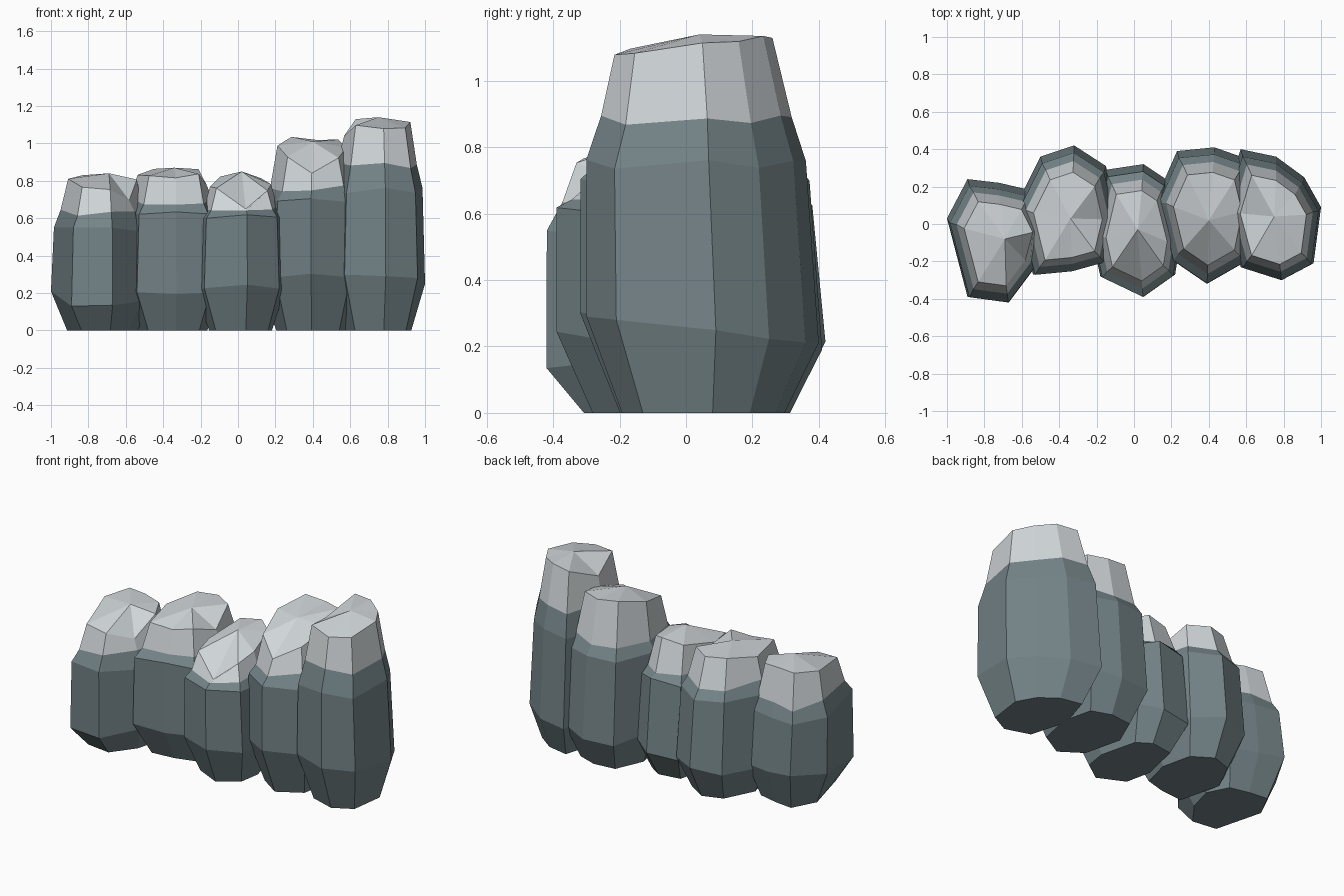
import bpy
import bmesh
import random
from mathutils import Vector

random.seed(4)
if "Cube" in bpy.data.objects:
    bpy.data.objects.remove(bpy.data.objects["Cube"], do_unlink=True)


def make_material(name, colour):
    mat = bpy.data.materials.new(name)
    mat.use_nodes = True
    mat.diffuse_color = colour
    mat.node_tree.nodes["Principled BSDF"].inputs["Base Color"].default_value = colour
    return mat


rock_mat = make_material("slate_rock", (0.175, 0.23, 0.245, 1))
snow_mat = make_material("pale_cap", (0.63, 0.67, 0.69, 1))


def make_boulder(name, outline, peak, belly, shoulder, cap_line, rim,
                 belly_tilt, rim_tilt, dent):
    """Loft a faceted boulder from its widest outline, with a fanned pale cap."""
    points = [Vector((x, y)) / 100 for x, y in outline]
    centre = sum(points, Vector((0, 0))) / len(points)
    # Each ring: height, scale of the outline, forward lean, slope, height jitter
    rings = [(0, 0.7, 0, 0, 0),
             (belly, 1.0, 0, belly_tilt, 0.015),
             (shoulder, 0.945, 0.02, 0, 0.015),
             (cap_line, 0.82, 0.02, 0, 0.02),
             (rim, 0.68, 0.03, rim_tilt, 0.015)]
    bm = bmesh.new()
    loops = []
    for level, (z, scale, lean, tilt, jitter) in enumerate(rings):
        loop = []
        for i, p in enumerate(points):
            q = centre + (p - centre) * scale
            h = z + tilt * (q.y - centre.y) + random.uniform(-jitter, jitter)
            if level == len(rings) - 1 and i == dent:
                h -= 0.07
            loop.append(bm.verts.new((q.x, q.y - lean, h)))
        loops.append(loop)

    # Sides, pale above the cap line
    count = len(points)
    for level in range(len(loops) - 1):
        low, high = loops[level], loops[level + 1]
        for i in range(count):
            j = (i + 1) % count
            face = bm.faces.new((low[i], low[j], high[j], high[i]))
            face.material_index = int(level == len(loops) - 2)

    # Flat base and fanned top
    bm.faces.new(loops[0])
    tip = bm.verts.new([c / 100 for c in peak])
    top = loops[-1]
    for i in range(count):
        face = bm.faces.new((top[i], top[(i + 1) % count], tip))
        face.material_index = 1
    bmesh.ops.recalc_face_normals(bm, faces=bm.faces)

    mesh = bpy.data.meshes.new(name)
    bm.to_mesh(mesh)
    bm.free()
    mesh.materials.append(rock_mat)
    mesh.materials.append(snow_mat)
    obj = bpy.data.objects.new(name, mesh)
    bpy.context.collection.objects.link(obj)
    return obj


# Row of boulders from the model's right to its left, overlapping where they meet
make_boulder("right_end_boulder",
             [(-100, 3), (-89, -39), (-67, -42), (-52, -22),
              (-46, 0), (-55, 18), (-72, 22), (-89, 24)],
             peak=(-69, -8, 84), belly=0.19, shoulder=0.54, cap_line=0.63,
             rim=0.79, belly_tilt=0.15, rim_tilt=0.15, dent=3)

make_boulder("right_boulder",
             [(-63, 10), (-54, -27), (-33, -25), (-15, -20),
              (-9, 5), (-15, 31), (-32, 42), (-50, 36)],
             peak=(-34, 3, 87), belly=0.2, shoulder=0.63, cap_line=0.69,
             rim=0.84, belly_tilt=0, rim_tilt=0.05, dent=4)

make_boulder("middle_boulder",
             [(-23, -5), (-18, -28), (5, -39), (22, -27),
              (25, -8), (17, 24), (5, 32), (-15, 29)],
             peak=(2, -3, 85), belly=0.21, shoulder=0.61, cap_line=0.66,
             rim=0.78, belly_tilt=-0.1, rim_tilt=0.2, dent=2)

make_boulder("left_boulder",
             [(12, 14), (20, -19), (39, -32), (60, -20),
              (66, 10), (60, 35), (43, 41), (23, 39)],
             peak=(40, 2, 101), belly=0.25, shoulder=0.69, cap_line=0.76,
             rim=0.97, belly_tilt=-0.15, rim_tilt=0.25, dent=2)

make_boulder("left_end_boulder",
             [(48, 10), (57, -23), (79, -30), (96, -21),
              (100, 9), (91, 25), (76, 36), (57, 40)],
             peak=(75, 4, 114), belly=0.25, shoulder=0.75, cap_line=0.88,
             rim=1.11, belly_tilt=-0.15, rim_tilt=0.07, dent=0)
